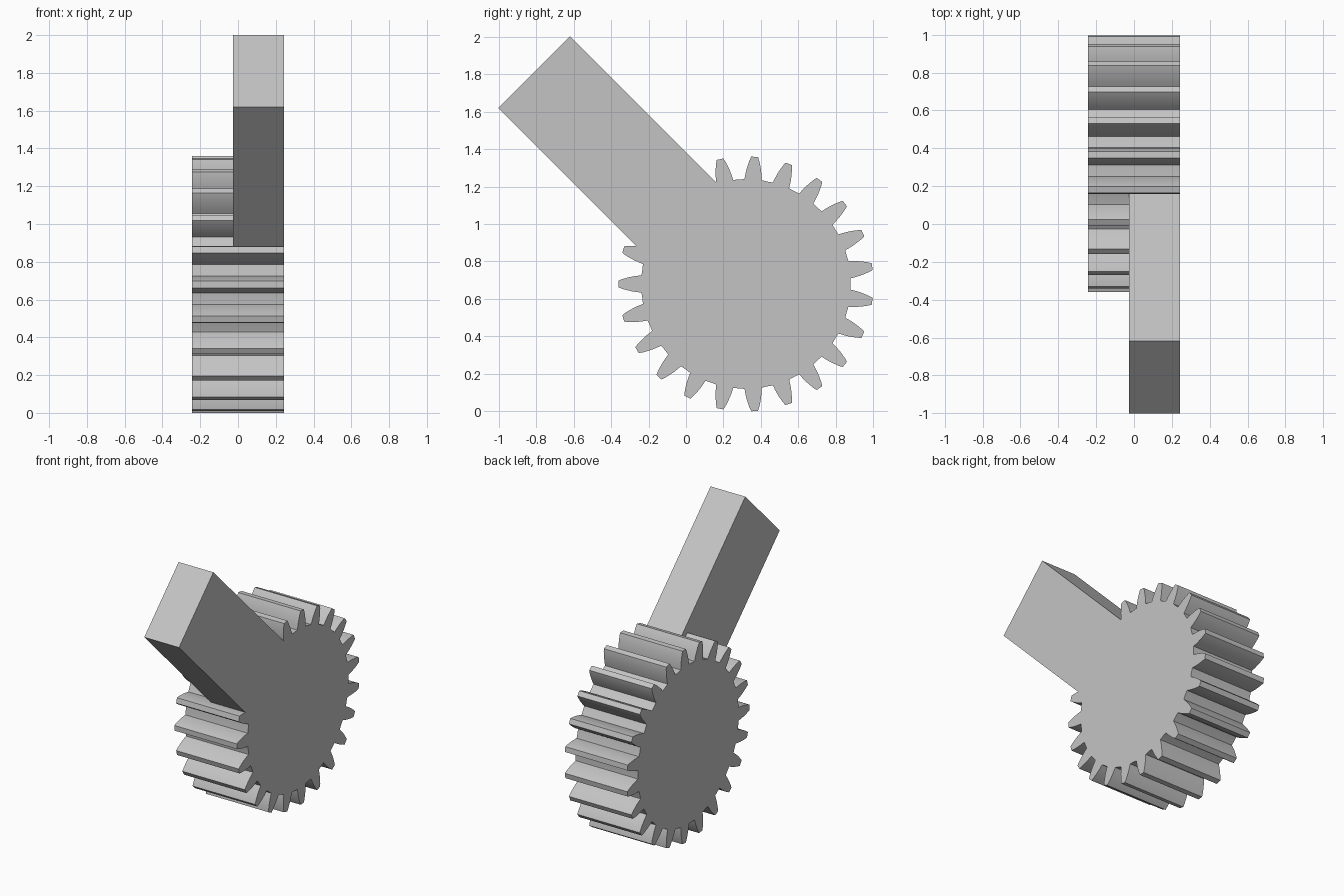
import bpy, bmesh
from math import pi, cos, sin, radians
from mathutils import Matrix, Vector

if "Cube" in bpy.data.objects:
    bpy.data.objects.remove(bpy.data.objects["Cube"])

TEETH = 23
HALF = 0.2425            # half thickness of the gear
ARM_BACK = -0.027        # inner face of the arm
ROOT = 0.558
HUB = Vector((0, 0.32, 0.68))
# Local y runs along the arm, away from the hub
FRAME = Matrix.Translation(HUB) @ Matrix.Rotation(radians(135), 4, 'X')

grey = bpy.data.materials.new("plain grey")
grey.use_nodes = True
grey.diffuse_color = (0.55, 0.55, 0.55, 1)
grey.node_tree.nodes["Principled BSDF"].inputs["Base Color"].default_value = grey.diffuse_color


def finish(name, bm):
    bmesh.ops.recalc_face_normals(bm, faces=bm.faces)
    mesh = bpy.data.meshes.new(name)
    bm.to_mesh(mesh)
    bm.free()
    mesh.materials.append(grey)
    ob = bpy.data.objects.new(name, mesh)
    bpy.context.collection.objects.link(ob)
    return ob


def prism(name, outline, x0, x1, matrix):
    """Extrude a closed (y, z) outline from x0 to x1."""
    bm = bmesh.new()
    face = bm.faces.new([bm.verts.new((x0, y, z)) for y, z in outline])
    out = bmesh.ops.extrude_face_region(bm, geom=[face])
    moved = [v for v in out["geom"] if isinstance(v, bmesh.types.BMVert)]
    bmesh.ops.translate(bm, verts=moved, vec=(x1 - x0, 0, 0))
    bm.transform(matrix)
    return finish(name, bm)


def bar(name, start, end, half_width, x0, x1):
    corners = [(start, -half_width), (end, -half_width), (end, half_width), (start, half_width)]
    return prism(name, corners, x0, x1, FRAME)


def bore(name, distance, radius):
    ring = [(distance + radius * cos(i * pi / 32), radius * sin(i * pi / 32)) for i in range(64)]
    return prism(name, ring, -0.5, 0.5, FRAME)


def combine(target, other, operation):
    """Apply a boolean and discard the helper."""
    mod = target.modifiers.new(other.name, 'BOOLEAN')
    mod.object, mod.operation, mod.solver = other, operation, 'EXACT'
    bpy.context.view_layer.objects.active = target
    bpy.ops.object.modifier_apply(modifier=mod.name)
    bpy.data.objects.remove(other)


# Gear: curved flanks given as (radius, half thickness of tooth)
flank = [(ROOT, 0.046), (0.585, 0.043), (0.61, 0.039), (0.635, 0.033), (0.66, 0.026), (0.68, 0.018)]
tooth = [(r, -w) for r, w in flank] + [(r, w) for r, w in reversed(flank)]
outline = []
for i in range(TEETH):
    a = pi + i * 2 * pi / TEETH
    outline += [(r * cos(a) - w * sin(a), r * sin(a) + w * cos(a)) for r, w in tooth]
    gap = a + pi / TEETH
    outline.append((ROOT * cos(gap), ROOT * sin(gap)))
gear = prism("gear_with_arm", outline, -HALF, HALF, Matrix.Translation(HUB))

# Flat seat where teeth are missing, then the arm and the three bores
combine(gear, bar("seat_cutter", 0.495, 1, 0.27, -0.5, 0.5), 'DIFFERENCE')
combine(gear, bar("arm", 0.3, 1.598, 0.27, ARM_BACK, HALF), 'UNION')
for name, distance, radius in [("hub_bore", 0, 0.166), ("inner_bore", 0.785, 0.104), ("outer_bore", 1.326, 0.104)]:
    combine(gear, bore(name, distance, radius), 'DIFFERENCE')

bpy.ops.object.select_all(action='DESELECT')
gear.select_set(True)
bpy.context.view_layer.objects.active = gear
bpy.ops.object.shade_smooth_by_angle(angle=radians(25))
